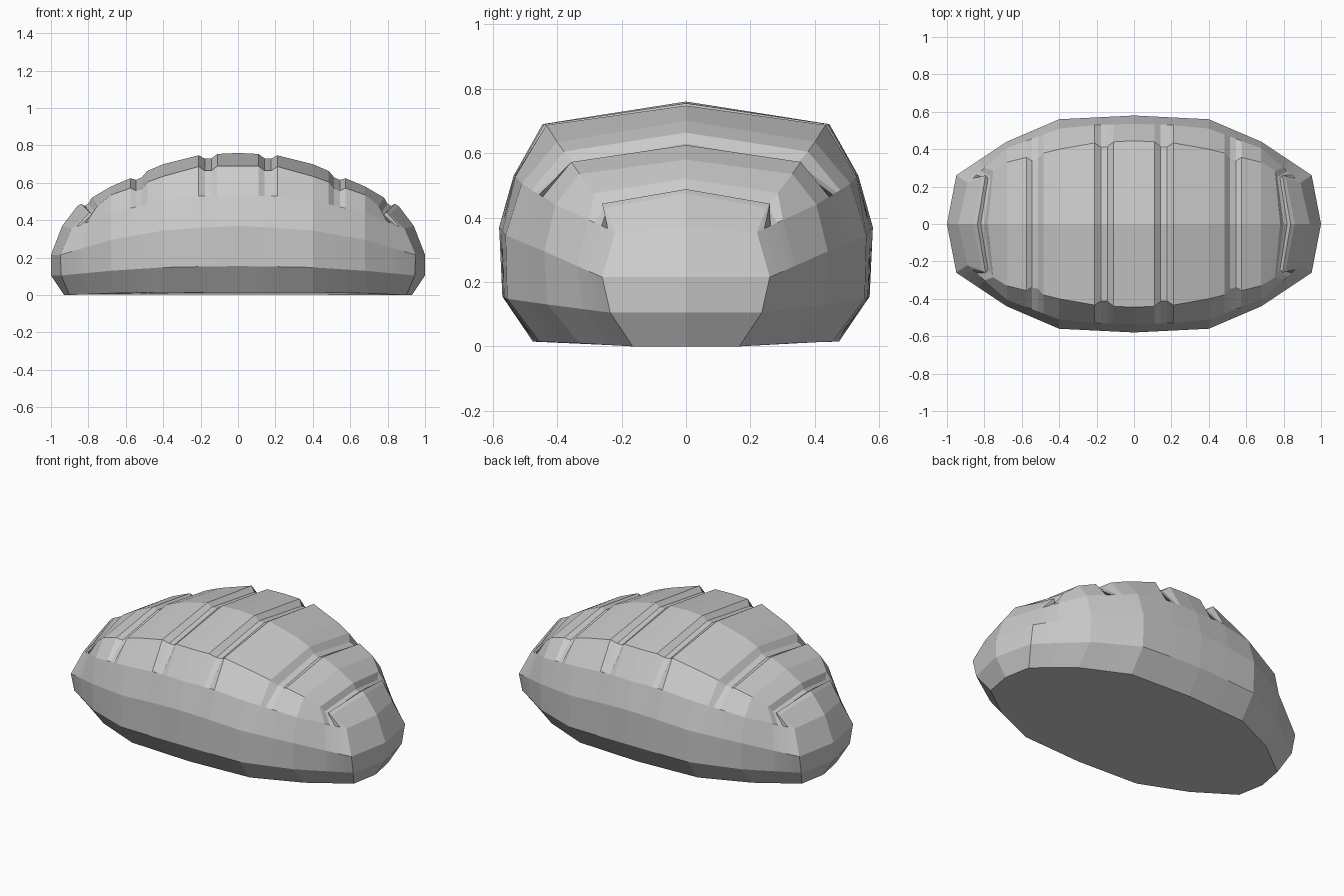
import bpy, bmesh

if "Cube" in bpy.data.objects:
    bpy.data.objects.remove(bpy.data.objects["Cube"])

crust = bpy.data.materials.new("crust grey")
crust.use_nodes = True
colour = (0.6, 0.6, 0.6, 1)
crust.diffuse_color = colour
crust.node_tree.nodes["Principled BSDF"].inputs["Base Color"].default_value = colour

# Stations along the loaf, where each ring's half width and height are given
KEYS = (0, 0.2, 0.4, 0.68, 1)
# Rings from base to crown: half widths, heights, corner x, end x, end z, groove depth
RINGS = (
    ((.475, .465, .455, .33, .165), (.015, .015, .015, .01, 0), .9, .93, 0, 0),
    ((.57, .565, .555, .43, .235), (.155, .152, .148, .13, .105), .945, 1, .105, 0),
    ((.58, .57, .56, .44, .26), (.37, .36, .345, .295, .215), .95, 1, .215, 0),
    ((.535, .53, .51, .405, .22), (.53, .53, .505, .44, .355), .89, .94, .37, 0),
    ((.445, .435, .4, .33, .25), (.69, .69, .635, .535, .43), .81, .86, .475, .025),
    ((0, 0, 0, 0, 0), (.76, .75, .7, .58, .475), .86, .86, .475, .022),
)
# Score marks across the crown: centre and half width
GROOVES = ((.16, .05), (.53, .045), (.91, .05))


def interpolate(values, t):
    for i in range(len(KEYS) - 1):
        if t <= KEYS[i + 1]:
            f = (t - KEYS[i]) / (KEYS[i + 1] - KEYS[i])
            return values[i] + f * (values[i + 1] - values[i])
    return values[-1]


half = {t: 0 for t in KEYS if t != .2}
for centre, width in GROOVES:
    for offset, sunk in ((-1, 0), (-.35, 1), (.35, 1), (1, 0)):
        half[centre + offset * width] = sunk
stations = [(-t, half[t]) for t in sorted(half, reverse=True) if t]
stations += [(t, half[t]) for t in sorted(half)]


def ring_points(ring):
    widths, heights, corner, end_x, end_z, depth = ring
    xs = KEYS[:-1] + (corner,)
    front = []
    for t, sunk in stations:
        a = abs(t)
        x = interpolate(xs, a) * (1 if t > 0 else -1)
        y = max(interpolate(widths, a) - sunk * depth, 0)
        front.append((x, -y, interpolate(heights, a) - sunk * depth))
    back = [(x, -y, z) for x, y, z in reversed(front)]
    return front + [(end_x, 0, end_z)] + back + [(-end_x, 0, end_z)]


# Loaf body: stacked rings with a flat base
bm = bmesh.new()
loops = [[bm.verts.new(p) for p in ring_points(r)] for r in RINGS]
for low, high in zip(loops, loops[1:]):
    for i in range(len(low)):
        j = (i + 1) % len(low)
        bm.faces.new((low[i], low[j], high[j], high[i]))
bm.faces.new(reversed(loops[0]))
bmesh.ops.remove_doubles(bm, verts=bm.verts[:], dist=0.0005)
bmesh.ops.recalc_face_normals(bm, faces=bm.faces[:])

mesh = bpy.data.meshes.new("loaf")
bm.to_mesh(mesh)
bm.free()
mesh.materials.append(crust)
loaf = bpy.data.objects.new("loaf", mesh)
bpy.context.collection.objects.link(loaf)
